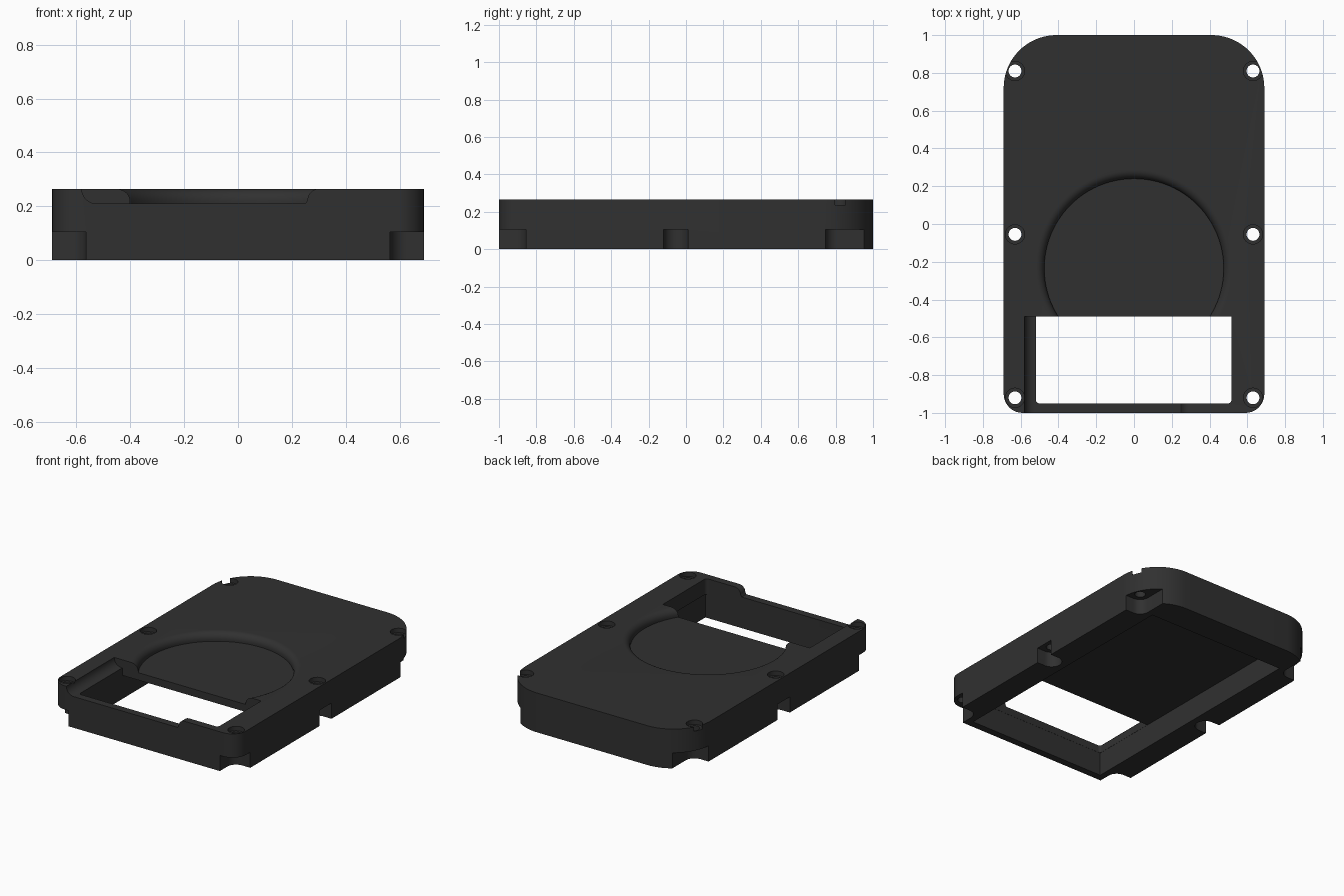
import bpy, bmesh, math

if "Cube" in bpy.data.objects:
    bpy.data.objects.remove(bpy.data.objects["Cube"])

TOP = 0.265      # plate top
FLOOR = 0.21     # floor of the dish and front recess

mat = bpy.data.materials.new("charcoal")
mat.diffuse_color = (0.03, 0.03, 0.03, 1)
mat.use_nodes = True
mat.node_tree.nodes["Principled BSDF"].inputs["Base Color"].default_value = mat.diffuse_color


def arc(cx, cy, r, a0, a1, n):
    """Points on an arc, angles in degrees."""
    return [(cx + r * math.cos(math.radians(a0 + (a1 - a0) * i / n)),
             cy + r * math.sin(math.radians(a0 + (a1 - a0) * i / n))) for i in range(n + 1)]


def finish(name, bm):
    bmesh.ops.recalc_face_normals(bm, faces=bm.faces)
    me = bpy.data.meshes.new(name)
    bm.to_mesh(me)
    bm.free()
    me.materials.append(mat)
    ob = bpy.data.objects.new(name, me)
    bpy.context.collection.objects.link(ob)
    return ob


def prism(name, pts, lo, hi, axis="z"):
    """Extrude an outline along z, or an xz outline along y."""
    bm = bmesh.new()
    put = (lambda p, h: (p[0], p[1], h)) if axis == "z" else (lambda p, h: (p[0], h, p[1]))
    a = [bm.verts.new(put(p, lo)) for p in pts]
    b = [bm.verts.new(put(p, hi)) for p in pts]
    bm.faces.new(a)
    bm.faces.new(b)
    for i in range(len(pts)):
        j = (i + 1) % len(pts)
        bm.faces.new((a[i], a[j], b[j], b[i]))
    return finish(name, bm)


def lathe(name, profile, cx, cy, n):
    """Closed solid from (radius, z) rings."""
    bm = bmesh.new()
    rings = [[bm.verts.new((x, y, z)) for x, y in arc(cx, cy, r, 0, 360, n)[:-1]] for r, z in profile]
    bm.faces.new(rings[0])
    bm.faces.new(rings[-1])
    for a, b in zip(rings, rings[1:]):
        for i in range(n):
            j = (i + 1) % n
            bm.faces.new((a[i], a[j], b[j], b[i]))
    return finish(name, bm)


def rect(x0, x1, y0, y1):
    return [(x0, y0), (x1, y0), (x1, y1), (x0, y1)]


# Casing: small front corners, large back corners
outline = (arc(0.59, -0.9, 0.1, -90, 0, 10) + arc(0.41, 0.72, 0.28, 0, 90, 20)
           + arc(-0.41, 0.72, 0.28, 90, 180, 20) + arc(-0.59, -0.9, 0.1, 180, 270, 10))
casing = prism("casing", outline, 0, TOP)
cutters = []

# Underside cavity and front window
cutters.append(prism("cavity_cut", rect(-0.521, 0.521, -0.951, 0.8), -0.1, 0.16))
window = [(0.516, -0.49), (-0.52, -0.49)] + arc(-0.5, -0.93, 0.02, 180, 270, 5) + arc(0.496, -0.93, 0.02, 270, 360, 5)
cutters.append(prism("window_cut", window, 0.1, 0.4))

# Front recess: concave left end, rounded-over right end
recess = ([(-0.58, 0.35), (-0.58, TOP)] + arc(-0.525, TOP, 0.055, 190, 270, 8)
          + [(0.25, FLOOR), (0.258, 0.222)] + arc(0.3, 0.223, 0.042, 170, 90, 6) + [(0.3, 0.35)])
cutters.append(prism("recess_cut", recess, -1.1, -0.49, "y"))

# Round dish with a rolled edge
dish = [(0.475, FLOOR)] + arc(0.52, 0.22, 0.045, 180, 90, 8) + [(0.52, 0.35)]
cutters.append(lathe("dish_cut", dish, 0, -0.235, 96))

# Screw holes with counterbores, and the notches beneath them
for side in (-1, 1):
    for y, out in ((-0.92, -1), (-0.055, 0), (0.81, 1)):
        x = 0.63 * side
        cutters.append(lathe("screw_hole_cut", [(0.034, -0.1), (0.034, 0.235), (0.051, 0.235), (0.051, 0.4)], x, y, 32))
        r = 0.065
        # notch outline: round inner side, open towards the outer walls
        if out == 0:
            pts = arc(0.63, y, r, 90, 270, 16) + [(0.9, y - r), (0.9, y + r)]
        elif out < 0:
            pts = arc(0.63, y, r, 90, 180, 10) + [(0.63 - r, -1.2), (0.9, -1.2), (0.9, y + r)]
        else:
            pts = arc(0.63, y, r, 180, 270, 10) + [(0.9, y - r), (0.9, 1.2), (0.63 - r, 1.2)]
        cutters.append(prism("notch_cut", [(px * side, py) for px, py in pts], -0.1, 0.105))

# Cut everything out of the casing
bpy.context.view_layer.objects.active = casing
for c in cutters:
    c.hide_render = True
    m = casing.modifiers.new("cut", "BOOLEAN")
    m.operation = "DIFFERENCE"
    m.solver = "EXACT"
    m.object = c
    bpy.ops.object.modifier_apply(modifier=m.name)
    bpy.data.objects.remove(c)

bpy.ops.object.select_all(action="DESELECT")
casing.select_set(True)
bpy.ops.object.shade_smooth_by_angle(angle=math.radians(30))
